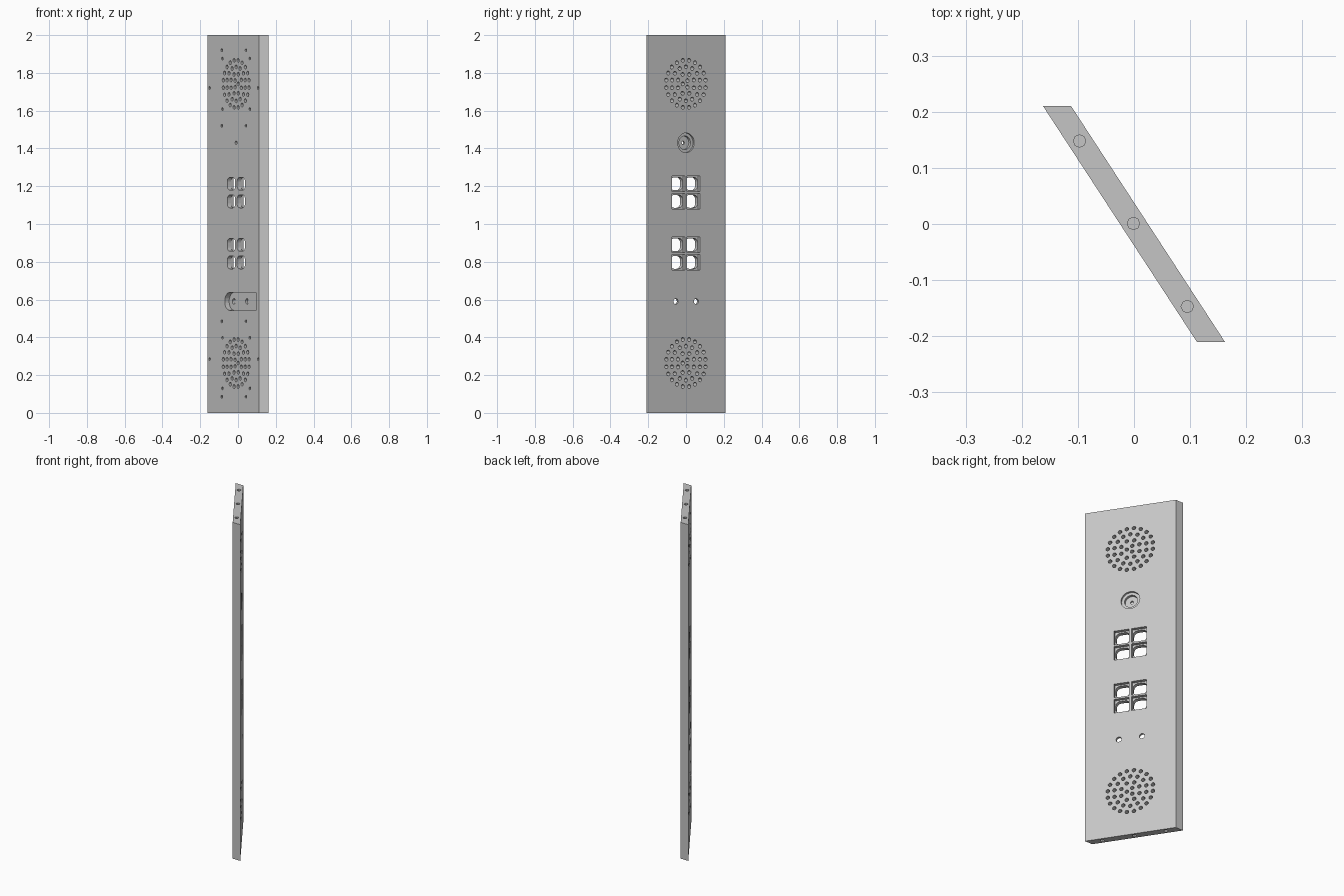
import bpy, bmesh
from math import sin, cos, pi, hypot
from mathutils import Matrix, Vector

cube = bpy.data.objects.get("Cube")
if cube:
    bpy.data.objects.remove(cube, do_unlink=True)

HALF_X, HALF_Y, EDGE, HEIGHT = 0.162, 0.21, 0.05, 2.0
run = 2 * HALF_X - EDGE
length = hypot(run, 2 * HALF_Y)
THICK = EDGE * 2 * HALF_Y / length

# Panel frame: local x along the panel, local y up, local z out of the outer face
along = Vector((-run, 2 * HALF_Y, 0)) / length
up = Vector((0, 0, 1))
out = along.cross(up)
PANEL = Matrix.Translation((EDGE / 2, 0, 0)) @ Matrix((along, up, out)).transposed().to_4x4()
THROUGH = (-THICK - 0.02, 0.02)

metal = bpy.data.materials.new("grey metal")
metal.use_nodes = True
GREY = (0.56, 0.56, 0.56, 1)
metal.diffuse_color = GREY
metal.node_tree.nodes["Principled BSDF"].inputs["Base Color"].default_value = GREY


def prism(bm, outline, low, high, frame=PANEL):
    """Closed prism of a counter-clockwise outline between two local heights."""
    rings = [[bm.verts.new(frame @ Vector((x, y, h))) for x, y in outline] for h in (low, high)]
    bm.faces.new(rings[0][::-1])
    bm.faces.new(rings[1])
    n = len(outline)
    for i in range(n):
        j = (i + 1) % n
        bm.faces.new((rings[0][i], rings[0][j], rings[1][j], rings[1][i]))


def circle(x, y, r, sides=12):
    return [(x + r * cos(2 * pi * i / sides), y + r * sin(2 * pi * i / sides)) for i in range(sides)]


def rectangle(x, y, w, h):
    return [(x + sx * w / 2, y + sy * h / 2) for sx, sy in ((-1, -1), (1, -1), (1, 1), (-1, 1))]


def rounded(x, y, w, h, r, steps=5):
    points = []
    for k, (sx, sy) in enumerate(((1, 1), (-1, 1), (-1, -1), (1, -1))):
        for i in range(steps + 1):
            a = pi / 2 * (k + i / steps)
            points.append((x + sx * (w / 2 - r) + r * cos(a), y + sy * (h / 2 - r) + r * sin(a)))
    return points


def make_object(name, bm):
    mesh = bpy.data.meshes.new(name)
    bm.to_mesh(mesh)
    bm.free()
    obj = bpy.data.objects.new(name, mesh)
    bpy.context.collection.objects.link(obj)
    return obj


def cut(target, bm, name):
    cutter = make_object(name, bm)
    cutter.hide_render = True
    mod = target.modifiers.new(name, 'BOOLEAN')
    mod.operation, mod.solver, mod.object = 'DIFFERENCE', 'EXACT', cutter
    bpy.context.view_layer.objects.active = target
    bpy.ops.object.modifier_apply(modifier=name)
    bpy.data.objects.remove(cutter, do_unlink=True)


# Slanted panel slab
bm = bmesh.new()
prism(bm, [(-HALF_X, HALF_Y), (HALF_X - EDGE, -HALF_Y), (HALF_X, -HALF_Y), (EDGE - HALF_X, HALF_Y)],
      0, HEIGHT, Matrix())
panel = make_object("panel", bm)
panel.data.materials.append(metal)

BUTTONS = [(u, z) for z in (1.213, 1.12, 0.89, 0.797) for u in (-0.048, 0.047)]

# First cuts: pockets and blind holes
bm = bmesh.new()
for u, z in BUTTONS:
    prism(bm, rectangle(u, z, 0.083, 0.083), -0.018, 0.02)
prism(bm, circle(0, 1.43, 0.052, 32), -0.012, 0.02)

# Slot in the inner face, rounded at one end
arc = [(0.063 + 0.047 * cos(a), 0.59 + 0.047 * sin(a))
       for a in (pi * (i / 16 - 0.5) for i in range(17))]
prism(bm, arc + [(-0.192, 0.637), (-0.192, 0.543)], -THICK - 0.02, -0.014)

# Screw holes in the inner face: bracket and speaker patterns
for bracket_z, speaker_z in ((1.72, 1.742), (0.285, 0.264)):
    screws = [(0.022 + s * 0.235, bracket_z) for s in (-1, 1)]
    screws += [(0.022 + s * 0.117, bracket_z + t * 0.2) for s in (-1, 1) for t in (-1, 1)]
    screws += [(s * 0.133, speaker_z + t * 0.134) for s in (-1, 1) for t in (-1, 1)]
    for u, z in screws:
        prism(bm, circle(u, z, 0.008, 8), -THICK - 0.02, -THICK + 0.018)

# Fixing holes in the top and bottom edges
for x, y in ((-0.097, 0.148), (-0.001, 0.001), (0.095, -0.147)):
    for low, high in ((-0.02, 0.05), (HEIGHT - 0.05, HEIGHT + 0.02)):
        prism(bm, circle(x, y, 0.011, 8), low, high, Matrix())
cut(panel, bm, "pocket_cutter")

# Second cut: the deeper step of the round recess
bm = bmesh.new()
prism(bm, circle(0, 1.43, 0.036, 32), -0.028, 0.02)
cut(panel, bm, "recess_cutter")

# Third cuts: openings that go right through
bm = bmesh.new()
for u, z in BUTTONS:
    prism(bm, rounded(u, z, 0.077, 0.068, 0.024), *THROUGH)
prism(bm, circle(0, 1.43, 0.009), *THROUGH)
for u in (-0.064, 0.064):
    prism(bm, circle(u, 0.59, 0.015, 16), *THROUGH)

# Speaker grilles: concentric rings of round holes
for z in (1.742, 0.264):
    for count, radius in ((20, 0.126), (14, 0.09), (8, 0.054), (3, 0.02)):
        for i in range(count):
            a = 2 * pi * (i + 0.5) / count
            prism(bm, circle(radius * cos(a), z + radius * sin(a), 0.0105), *THROUGH)
cut(panel, bm, "opening_cutter")
